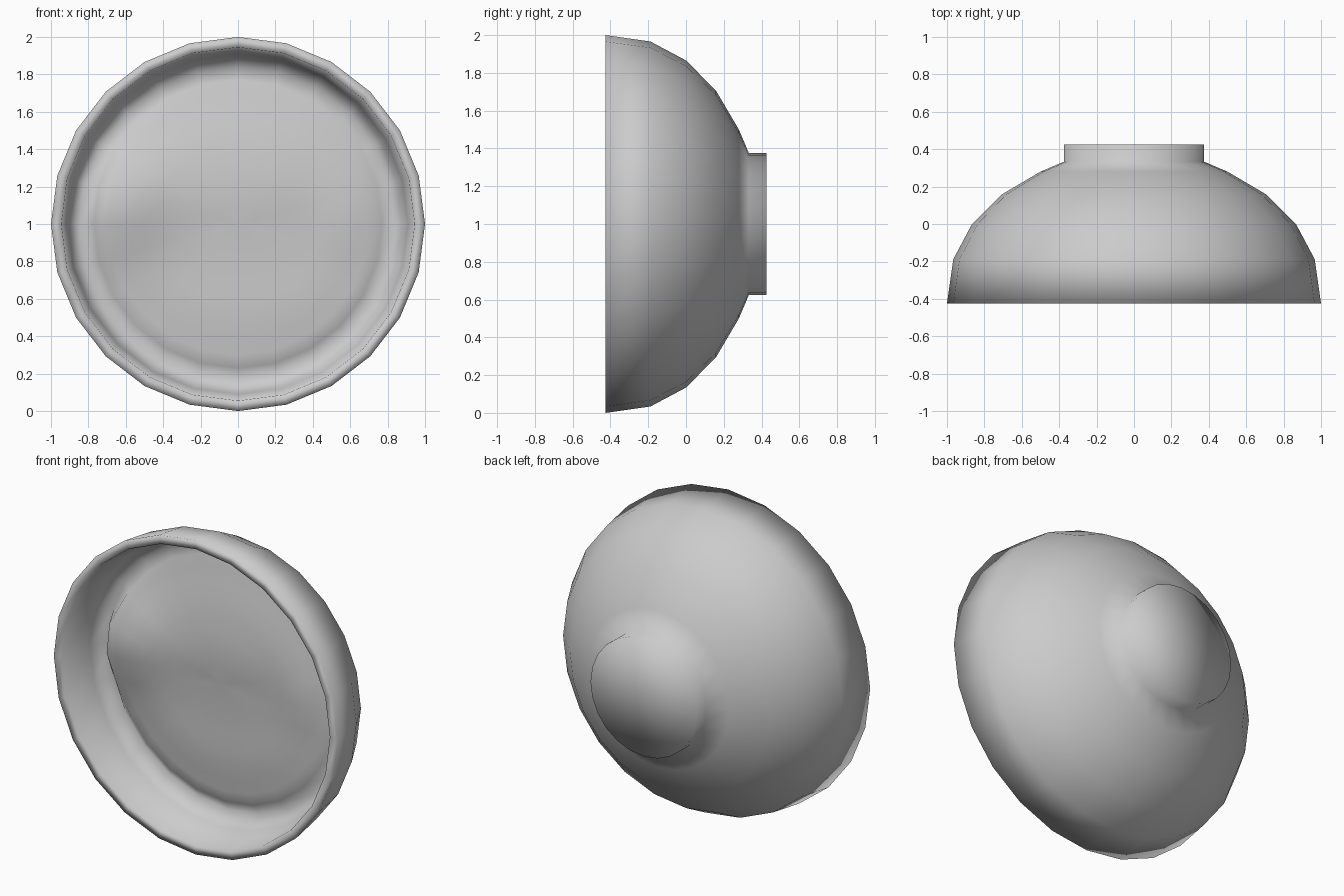
import bpy, bmesh
from math import sin, cos, pi, exp

if "Cube" in bpy.data.objects:
    bpy.data.objects.remove(bpy.data.objects["Cube"])

SEG = 24


def make_rings(name, rings):
    """Skin closed rings of points; the first and last ring are capped to a centre point."""
    bm = bmesh.new()
    loops = [[bm.verts.new(p) for p in ring] for ring in rings]
    for a, b in zip(loops, loops[1:]):
        for i in range(SEG):
            j = (i + 1) % SEG
            bm.faces.new((a[i], a[j], b[j], b[i]))
    for end in (loops[0], loops[-1]):
        c = sum((v.co for v in end), end[0].co * 0) / SEG
        cv = bm.verts.new(c)
        for i in range(SEG):
            bm.faces.new((end[i], end[(i + 1) % SEG], cv))
    bmesh.ops.recalc_face_normals(bm, faces=bm.faces)
    mesh = bpy.data.meshes.new(name)
    bm.to_mesh(mesh)
    bm.free()
    mesh.shade_smooth()
    obj = bpy.data.objects.new(name, mesh)
    bpy.context.collection.objects.link(obj)
    return obj


def ring(r, depth):
    """Ring around the y axis; depth is a number or a function of (x, z)."""
    pts = []
    for i in range(SEG):
        x, z = r * sin(2 * pi * i / SEG), r * cos(2 * pi * i / SEG)
        pts.append((x, depth(x, z) if callable(depth) else depth, 1 + z))
    return pts


def bump(x, z, cx, cz, sx, sz):
    return exp(-((x - cx) / sx) ** 2 - ((z - cz) / sz) ** 2)


# Uneven filling: low ridge across the bowl, a swell at the left, a small one at the right
def surface(x, z):
    r = (x * x + z * z) ** 0.5
    edge = max(0.0, min(1.0, (0.84 - r) / 0.07))
    h = edge * 0.12 * bump(x, z, -0.72, 0.1, 0.3, 0.27)
    h += edge * 0.07 * bump(x, z, 0.0, 0.18, 0.8, 0.4)
    h += edge * 0.03 * bump(x, z, 0.62, 0.02, 0.16, 0.16)
    h += 0.03 * max(0.0, min(1.0, (0.84 - r) / 0.3))
    return -0.09 - 0.04 * edge * (z < 0) * min(1, -z / 0.4) - h


# Bowl: foot, outer wall, rim, inner wall, running on into the filling
profile = [(0.375, 0.425), (0.375, 0.333), (0.5, 0.28), (0.707, 0.158),
           (0.866, 0.0), (0.966, -0.188), (1.0, -0.425), (0.945, -0.425),
           (0.91, -0.19)]
radii = [0.84, 0.77, 0.7, 0.62, 0.53, 0.43, 0.32, 0.21, 0.1]
make_rings("bowl_with_filling",
           [ring(r, y) for r, y in profile] + [ring(r, surface) for r in radii])
